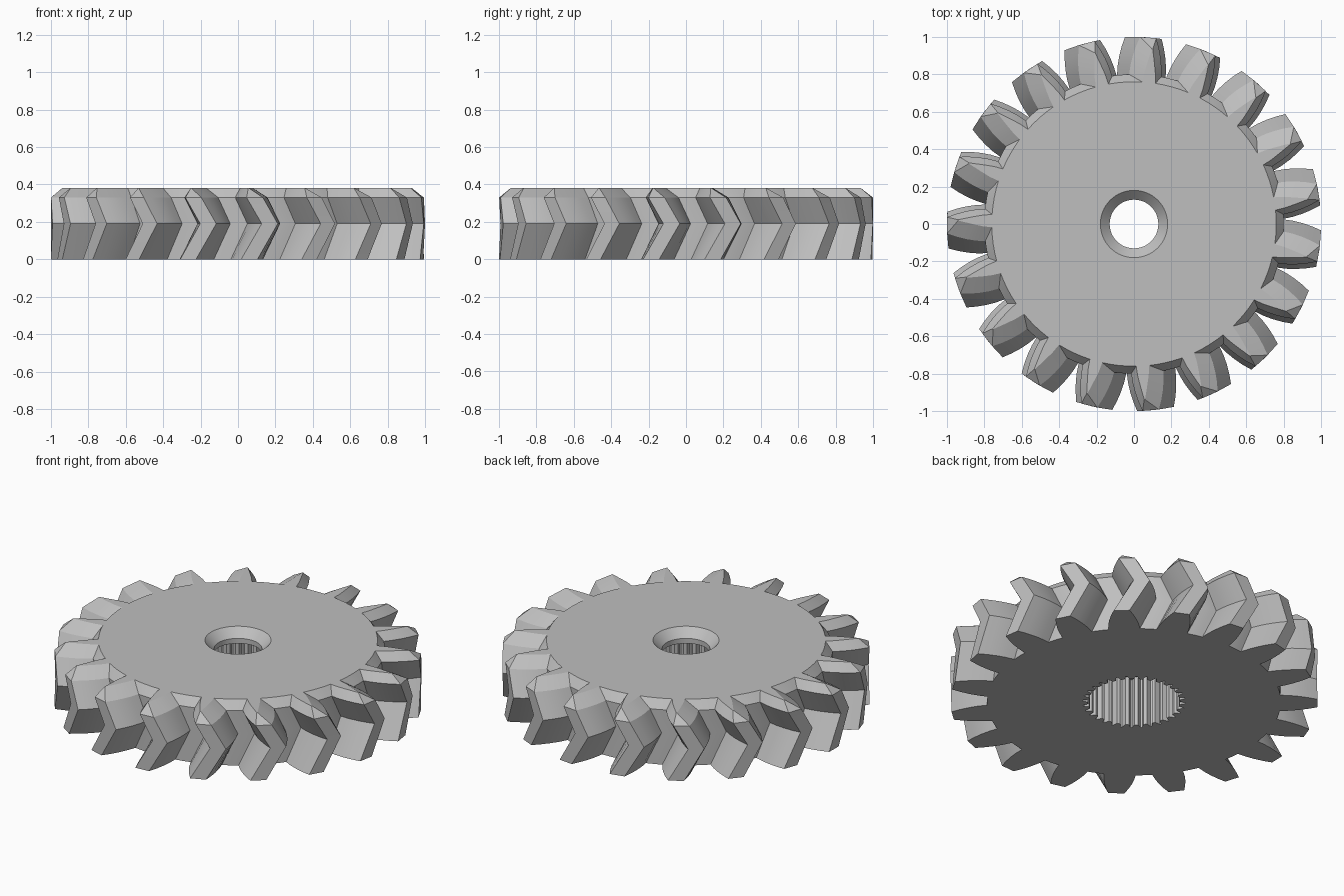
import bpy, bmesh, math
from mathutils import Vector

if "Cube" in bpy.data.objects:
    bpy.data.objects.remove(bpy.data.objects["Cube"], do_unlink=True)

TEETH, SPLINES = 19, 32
PITCH = 360 / TEETH
START, TWIST = 84.0, 6.3           # tooth centre at the faces, chevron lead
HEIGHT, MID, CHAMFER = 0.38, 0.19, 0.33

# Half tooth profiles: (radius, half angle in degrees), root to tip
FULL = [(0.80, 6.2), (0.85, 5.6), (0.90, 4.75), (0.95, 3.7), (1.0, 2.5)]
INSET = [(0.76, 2.6), (0.81, 2.1), (0.855, 1.4), (0.90, 0.7), (0.94, 0.12)]

bm = bmesh.new()


def ring(polar, z):
    return [bm.verts.new((r * math.cos(math.radians(a)),
                          r * math.sin(math.radians(a)), z)) for r, a in polar]


def bridge(low, high):
    n = len(low)
    for i in range(n):
        j = (i + 1) % n
        bm.faces.new((low[i], low[j], high[j], high[i]))


def cap(outer, inner, normal):
    edges = []
    for loop in (outer, inner):
        for i, v in enumerate(loop):
            w = loop[(i + 1) % len(loop)]
            edges.append(bm.edges.get((v, w)) or bm.edges.new((v, w)))
    bmesh.ops.triangle_fill(bm, use_beauty=True, use_dissolve=False,
                            edges=edges, normal=Vector(normal))


def gear_outline(half, twist):
    points = []
    root_r, root_a = half[0]
    gap = PITCH - 2 * root_a
    for t in range(TEETH):
        c = START + twist + t * PITCH
        points += [(r, c - a) for r, a in half]
        points += [(r, c + a) for r, a in reversed(half)]
        points += [(root_r, c + root_a + gap * k / 4) for k in (1, 2, 3)]
    return points


def spline_outline():
    step = 360 / SPLINES
    shape = [(0.25, 0.0), (0.25, 0.4), (0.28, 0.62), (0.28, 0.78)]
    return [(r, (s + f) * step) for s in range(SPLINES) for r, f in shape]


def circle(r, n=64):
    return [(r, i * 360 / n) for i in range(n)]


# Chevron teeth with a chamfered upper edge
bottom = ring(gear_outline(FULL, 0), 0)
middle = ring(gear_outline(FULL, TWIST), MID)
shoulder = ring(gear_outline(FULL, TWIST * (HEIGHT - CHAMFER) / MID), CHAMFER)
top = ring(gear_outline(INSET, 0), HEIGHT)
for low, high in ((bottom, middle), (middle, shoulder), (shoulder, top)):
    bridge(low, high)

# Splined socket from below, countersunk hole from above
socket_low = ring(spline_outline(), 0)
socket_high = ring(spline_outline(), 0.30)
hole_low = ring(circle(0.13), 0.30)
hole_high = ring(circle(0.13), 0.33)
sink = ring(circle(0.18), HEIGHT)
bridge(socket_low, socket_high)
bridge(hole_low, hole_high)
bridge(hole_high, sink)

# Flat faces
cap(bottom, socket_low, (0, 0, -1))
cap(socket_high, hole_low, (0, 0, -1))
cap(top, sink, (0, 0, 1))
bmesh.ops.recalc_face_normals(bm, faces=bm.faces)

mesh = bpy.data.meshes.new("herringbone_gear")
bm.to_mesh(mesh)
bm.free()
gear = bpy.data.objects.new("herringbone_gear", mesh)
bpy.context.collection.objects.link(gear)

# Plain grey metal
grey = bpy.data.materials.new("grey")
grey.use_nodes = True
colour = (0.52, 0.52, 0.52, 1)
grey.diffuse_color = colour
grey.node_tree.nodes["Principled BSDF"].inputs["Base Color"].default_value = colour
mesh.materials.append(grey)

bpy.ops.object.select_all(action="DESELECT")
gear.select_set(True)
bpy.context.view_layer.objects.active = gear
bpy.ops.object.shade_smooth_by_angle(angle=math.radians(30))
